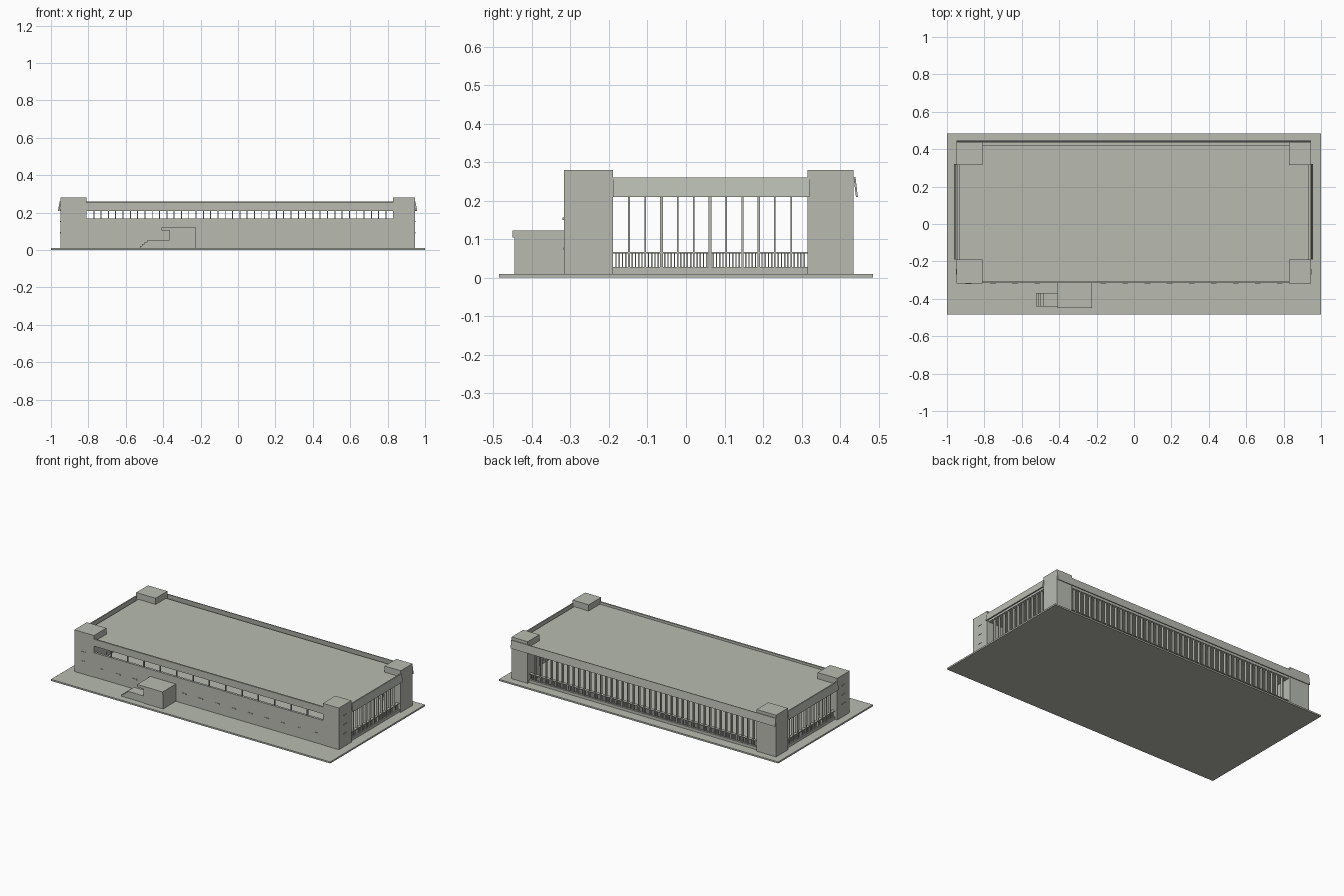
import bpy, bmesh

if "Cube" in bpy.data.objects:
    bpy.data.objects.remove(bpy.data.objects["Cube"])

stone = bpy.data.materials.new("pale grey stone")
stone.diffuse_color = (0.48, 0.50, 0.44, 1)
stone.use_nodes = True
stone.node_tree.nodes["Principled BSDF"].inputs["Base Color"].default_value = stone.diffuse_color


def finish(bm, name):
    bmesh.ops.recalc_face_normals(bm, faces=bm.faces)
    me = bpy.data.meshes.new(name)
    bm.to_mesh(me)
    bm.free()
    me.materials.append(stone)
    ob = bpy.data.objects.new(name, me)
    bpy.context.collection.objects.link(ob)
    return ob


def add_box(bm, x0, x1, y0, y1, z0, z1, lean=(0, 0)):
    """Box by its limits; lean shifts the bottom face sideways."""
    for v in bmesh.ops.create_cube(bm, size=1)["verts"]:
        low = v.co.z < 0
        v.co.x = (x1 if v.co.x > 0 else x0) + (lean[0] if low else 0)
        v.co.y = (y1 if v.co.y > 0 else y0) + (lean[1] if low else 0)
        v.co.z = z0 if low else z1


def boxes(name, *limits):
    bm = bmesh.new()
    for b in limits:
        add_box(bm, *b)
    return finish(bm, name)


def span(a, b, n):
    """Inner division points of a length cut into n bays."""
    return [a + (b - a) * i / n for i in range(1, n)]


XL, XR = -0.81, 0.83       # long-side opening between towers
YF, YB = -0.19, 0.315      # short-side opening between towers

# Ground slab
boxes("ground_slab", (-1, 1, -0.485, 0.485, 0, 0.01))

# Corner towers
boxes("corner_towers", *[(x0, x1, y0, y1, 0.01, 0.28)
                         for x0, x1 in ((-0.95, XL), (XR, 0.945))
                         for y0, y1 in ((-0.317, YF), (YB, 0.435))])

# Roof slab and front band
boxes("roof", (-0.935, 0.935, -0.306, 0.42, 0.21, 0.24))
boxes("front_band", (XL, XR, -0.315, -0.305, 0.21, 0.255))

# Leaning fascia boards on the back and short sides
boxes("back_fascia", (-0.95, 0.945, 0.435, 0.44, 0.21, 0.261, (0, 0.006)))
boxes("side_fascia",
      (0.94, 0.948, YF, YB + 0.005, 0.21, 0.26, (0.01, 0)),
      (-0.953, -0.945, YF, YB + 0.005, 0.21, 0.26, (-0.01, 0)))

# Front wall with a high window strip
boxes("front_wall", (XL, XR, -0.315, -0.3, 0.01, 0.168))
boxes("front_window_posts", *[(x - 0.002, x + 0.002, -0.312, -0.302, 0.168, 0.21)
                              for x in span(XL, XR, 14)])

# Low sills and handrails around the three open sides
for name, z0, z1 in (("sills", 0.01, 0.028), ("handrails", 0.063, 0.067)):
    boxes(name, (XL, XR, 0.40, 0.42, z0, z1),
          *[(s * 0.925 - 0.01, s * 0.925 + 0.01, YF, YB, z0, z1) for s in (-1, 1)])

# Tall fins; every third one is wider on the short sides
boxes("back_fins", *[(x - 0.0025, x + 0.0025, 0.40, 0.418, 0.028, 0.21)
                     for x in span(XL, XR, 42)])
boxes("side_fins", *[(s * 0.925 - 0.009, s * 0.925 + 0.009, y - w, y + w, 0.028, 0.21)
                     for s in (-1, 1)
                     for i, y in enumerate(span(YF, YB, 12))
                     for w in [0.0035 if i % 3 == 2 else 0.002]])

# Thin railing balusters
boxes("back_balusters", *[(x - 0.0017, x + 0.0017, 0.408, 0.412, 0.028, 0.065)
                          for x in span(XL, XR, 210)])
boxes("side_balusters", *[(s * 0.927 - 0.002, s * 0.927 + 0.002,
                           y - 0.0017, y + 0.0017, 0.028, 0.065)
                          for s in (-1, 1) for y in span(YF, YB, 60)])

# Entrance porch with overhanging roof, landing and steps
boxes("porch", (-0.365, -0.225, -0.445, -0.315, 0.01, 0.107))
boxes("porch_roof", (-0.408, -0.225, -0.45, -0.315, 0.105, 0.122))
boxes("porch_landing", (-0.485, -0.365, -0.44, -0.37, 0.01, 0.054))
boxes("porch_steps", *[(-0.525 + 0.013 * i, -0.485, -0.44, -0.37, 0.01, 0.022 + 0.011 * i)
                       for i in range(3)])

# Small slot ledges on the front wall and the tower sides
boxes("front_slots", *[(x - 0.015, x + 0.015, -0.318, -0.314, 0.072, 0.078)
                       for x in [-0.754 + 0.118 * i for i in range(14)]
                       if not -0.42 < x < -0.2])
boxes("tower_slots",
      *[(0.944, 0.948, -0.27, -0.24, z, z + 0.006) for z in (0.09, 0.15, 0.21)],
      *[(-0.953, -0.949, -0.27, -0.24, z, z + 0.006) for z in (0.09, 0.15, 0.21)],
      *[(-0.9, -0.87, -0.32, -0.316, z, z + 0.006) for z in (0.09, 0.15)])
